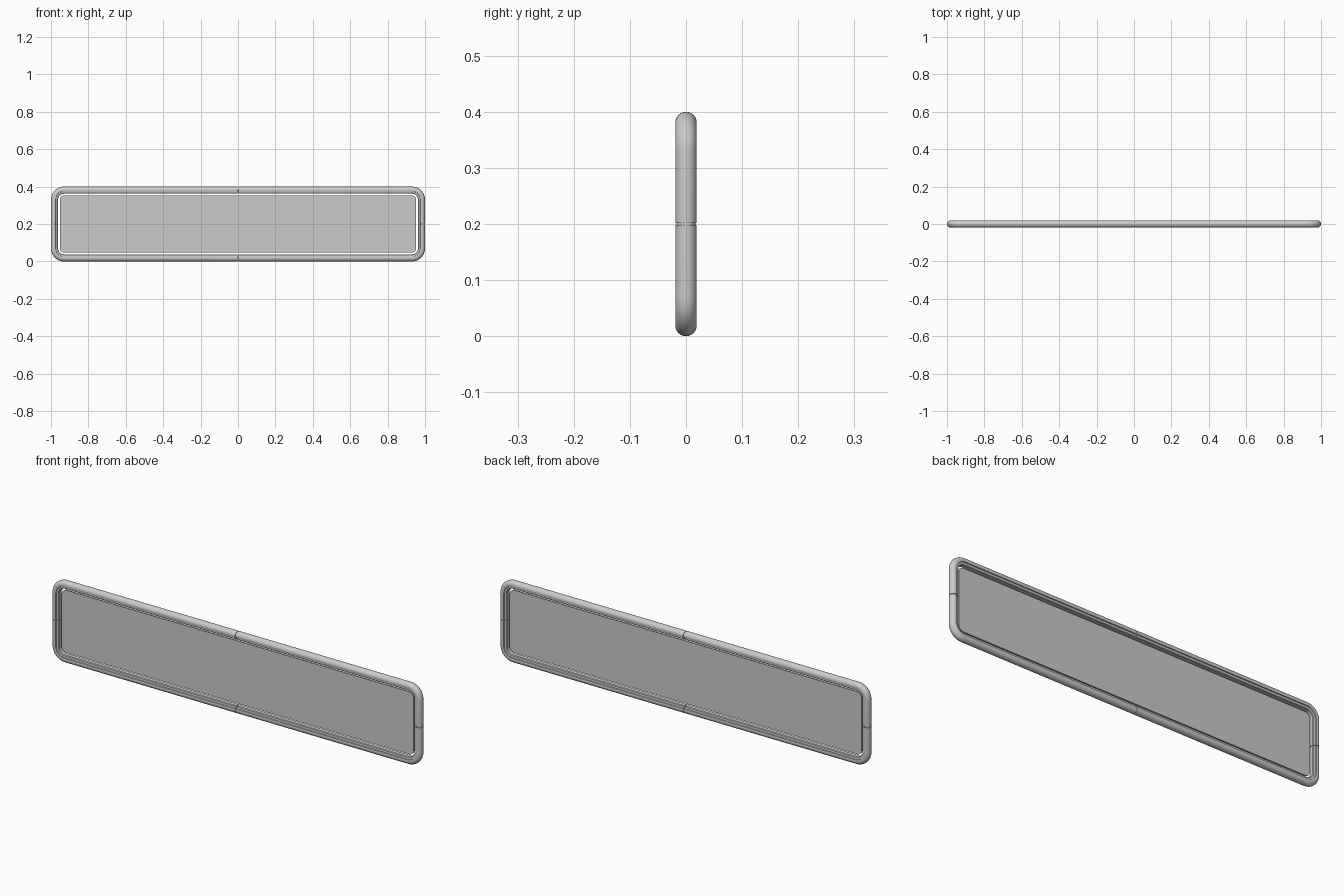
import bpy, bmesh
from math import sin, cos, pi

if "Cube" in bpy.data.objects:
    bpy.data.objects.remove(bpy.data.objects["Cube"])

HX, HZ, ZC = 1.0, 0.2, 0.2     # outer half sizes, centre height
R = 0.07                       # outer corner radius
T = 0.019                      # tube radius


def mirrored(ob):
    m = ob.modifiers.new("mirror", 'MIRROR')
    m.use_axis = (True, False, True)
    m.use_clip = False
    m.merge_threshold = 0.0002


def finish(name, bm, angle):
    bmesh.ops.recalc_face_normals(bm, faces=bm.faces)
    me = bpy.data.meshes.new(name)
    bm.to_mesh(me)
    bm.free()
    ob = bpy.data.objects.new(name, me)
    ob.location = (0, 0, ZC)
    bpy.context.collection.objects.link(ob)
    bpy.ops.object.select_all(action='DESELECT')
    ob.select_set(True)
    bpy.context.view_layer.objects.active = ob
    bpy.ops.object.shade_smooth_by_angle(angle=angle)
    return ob


def sweep_quarter(name, profile, gap, caps):
    # path: outer edge point with its outward direction
    path = [(gap, HZ, 0, 1)]
    for i in range(13):
        a = pi / 2 * (1 - i / 12)
        path.append((HX - R + R * cos(a), HZ - R + R * sin(a), cos(a), sin(a)))
    path.append((HX, gap, 1, 0))
    bm = bmesh.new()
    rings = [[bm.verts.new((x - nx * d, y, z - nz * d)) for d, y in profile]
             for x, z, nx, nz in path]
    n = len(profile)
    for a, b in zip(rings, rings[1:]):
        for i in range(n):
            j = (i + 1) % n
            bm.faces.new((a[i], a[j], b[j], b[i]))
    if caps:
        bm.faces.new(rings[0])
        bm.faces.new(rings[-1])
    ob = finish(name, bm, 0.6)
    mirrored(ob)
    return ob


# Tube frame: round outside, stepped narrower lip on the inside
half = [(T - T * cos(a), T * sin(a)) for a in [pi / 2 * i / 6 for i in range(7)]]
half += [(0.025, 0.0175), (0.026, 0.013), (0.035, 0.012), (0.038, 0.009)]
profile = half + [(d, -y) for d, y in reversed(half[1:])]
sweep_quarter("frame_tube", profile, 0.0022, True)

# Connector sleeve showing in the seams between the tube quarters
sleeve = [(T - 0.0165 * cos(2 * pi * i / 16), 0.0165 * sin(2 * pi * i / 16))
          for i in range(16)]
sleeve = [(d, y if d < 0.025 else max(-0.01, min(0.01, y))) for d, y in sleeve]
sweep_quarter("frame_sleeve", sleeve, 0.0, False)

# Flat centre panel with rounded corners
PX, PZ, PR, PT = 0.953, 0.153, 0.025, 0.003
bm = bmesh.new()
verts = []
for q, (sx, sz) in enumerate([(1, 1), (-1, 1), (-1, -1), (1, -1)]):
    for i in range(9):
        a = pi / 2 * (q + i / 8)
        verts.append(bm.verts.new((sx * (PX - PR) + PR * cos(a), -PT,
                                   sz * (PZ - PR) + PR * sin(a))))
face = bm.faces.new(verts)
ext = bmesh.ops.extrude_face_region(bm, geom=[face], use_keep_orig=True)
for v in ext["geom"]:
    if isinstance(v, bmesh.types.BMVert):
        v.co.y = PT
finish("centre_panel", bm, 0.6)
